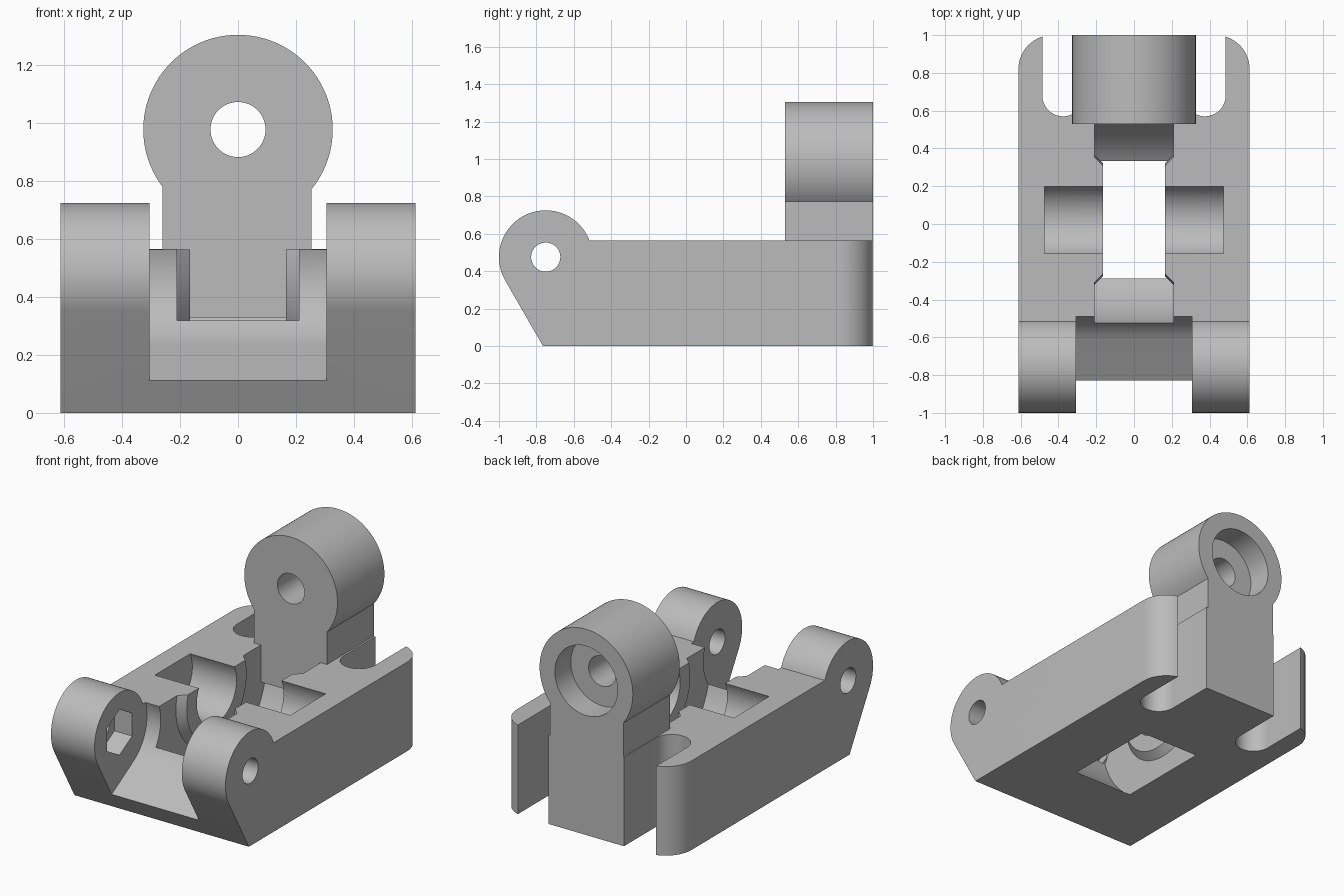
import bpy, bmesh
from math import sin, cos, pi, radians
from mathutils import Vector

if "Cube" in bpy.data.objects:
    bpy.data.objects.remove(bpy.data.objects["Cube"], do_unlink=True)

grey = bpy.data.materials.new("plain grey")
grey.use_nodes = True
grey.diffuse_color = (0.5, 0.5, 0.5, 1)
grey.node_tree.nodes["Principled BSDF"].inputs["Base Color"].default_value = (0.5, 0.5, 0.5, 1)


def finish(name, bm):
    bmesh.ops.recalc_face_normals(bm, faces=bm.faces)
    mesh = bpy.data.meshes.new(name)
    bm.to_mesh(mesh)
    bm.free()
    obj = bpy.data.objects.new(name, mesh)
    mesh.materials.append(grey)
    bpy.context.collection.objects.link(obj)
    return obj


def place(axis, a, b, depth):
    return {"x": (depth, a, b), "y": (a, depth, b), "z": (a, b, depth)}[axis]


def prism(name, points, axis, lo, hi, round_edges=None):
    """Extrude a flat outline along an axis."""
    bm = bmesh.new()
    face = bm.faces.new([bm.verts.new(place(axis, a, b, lo)) for a, b in points])
    out = bmesh.ops.extrude_face_region(bm, geom=[face])
    verts = [v for v in out["geom"] if isinstance(v, bmesh.types.BMVert)]
    bmesh.ops.translate(bm, verts=verts, vec=Vector(place(axis, 0, 0, hi - lo)))
    if round_edges:
        edges = [e for e in bm.edges if round_edges(e)]
        bmesh.ops.bevel(bm, geom=edges, offset=0.18, segments=16, profile=0.5, affect="EDGES")
    return finish(name, bm)


def arc(ca, cb, r, start, end, n):
    steps = [radians(start + (end - start) * i / n) for i in range(n + 1)]
    return [(ca + r * cos(t), cb + r * sin(t)) for t in steps]


def ring(ca, cb, r, n=64, start=0):
    return arc(ca, cb, r, start, start + 360, n)[:-1]


def lathe_x(name, profile, cy, cz, n=96):
    """Closed solid of revolution about a line parallel to x."""
    bm = bmesh.new()
    rings = []
    for x, r in profile:
        rings.append([bm.verts.new((x, cy + r * cos(2 * pi * i / n), cz + r * sin(2 * pi * i / n)))
                      for i in range(n)])
    for one, two in zip(rings, rings[1:]):
        for i in range(n):
            j = (i + 1) % n
            bm.faces.new((one[i], one[j], two[j], two[i]))
    bm.faces.new(rings[0])
    bm.faces.new(rings[-1])
    return finish(name, bm)


def combine(obj, tool, operation="DIFFERENCE"):
    mod = obj.modifiers.new("cut", "BOOLEAN")
    mod.operation = operation
    mod.solver = "EXACT"
    mod.object = tool
    bpy.context.view_layer.objects.active = obj
    bpy.ops.object.modifier_apply(modifier=mod.name)
    bpy.data.objects.remove(tool, do_unlink=True)


def smooth(obj):
    bpy.ops.object.select_all(action="DESELECT")
    obj.select_set(True)
    bpy.context.view_layer.objects.active = obj
    bpy.ops.object.shade_smooth_by_angle(angle=radians(25))


HALF, TOP = 0.612, 0.565
HINGE_Y, AXIS_Z, WHEEL_Y = -0.75, 0.475, 0.022


# Body: side outline with the round hinge lugs, rounded rear corners
def rear_corner(e):
    return all(v.co.y > 0.99 for v in e.verts) and abs(e.verts[0].co.z - e.verts[1].co.z) > 0.1


outline = [(1, 0), (1, TOP)] + arc(HINGE_Y, AXIS_Z, 0.25, 21, 210, 48) + [(-0.765, 0)]
body = prism("body", outline, "x", -HALF, HALF, rear_corner)

# Gap between the lugs: rounded back and sloping floor
gap = arc(HINGE_Y, AXIS_Z, 0.275, -60, 20, 24) + [(-0.48, 0.9), (-1.2, 0.9), (-1.2, -0.105)]
combine(body, prism("lug_gap", gap, "x", -0.306, 0.306))

# Hinge pin hole and the nut socket inside one lug
combine(body, prism("pin_hole", ring(HINGE_Y, AXIS_Z, 0.078, 48), "x", -0.8, 0.8))
combine(body, prism("nut_socket", ring(HINGE_Y, AXIS_Z, 0.145, 6, 90), "x", -0.43, -0.2))

# Wheel well with a wider rim, and the axle pockets
half_well = [(0.21, 0.568), (0.21, 0.344), (0.165, 0.3), (0.165, 0.01)]
well = [(-x, r) for x, r in reversed(half_well)] + half_well
combine(body, lathe_x("wheel_well", well, WHEEL_Y, AXIS_Z))
combine(body, prism("axle_pocket", ring(WHEEL_Y, AXIS_Z, 0.199), "x", -0.475, 0.475))

# Rear slots either side of the centre tab
for side in (-1, 1):
    slot = arc(side * 0.375, 0.68, 0.11, 180, 360, 32)
    slot += [(side * 0.375 + 0.11, 1.2), (side * 0.375 - 0.11, 1.2)]
    combine(body, prism("rear_slot", slot, "z", -0.2, 0.9))
smooth(body)

# Upright post with a round eye
EYE_Z = 0.978
post = prism("post", [(-0.26, 0.33), (0.253, 0.33), (0.253, EYE_Z), (-0.26, EYE_Z)], "y", 0.53, 1)
combine(post, prism("eye", ring(0, EYE_Z, 0.327, 96), "y", 0.53, 1), "UNION")
combine(post, prism("eye_hole", ring(0, EYE_Z, 0.095), "y", 0.3, 1.2))
combine(post, prism("eye_counterbore", ring(0, EYE_Z, 0.22), "y", 0.84, 1.2))
smooth(post)
